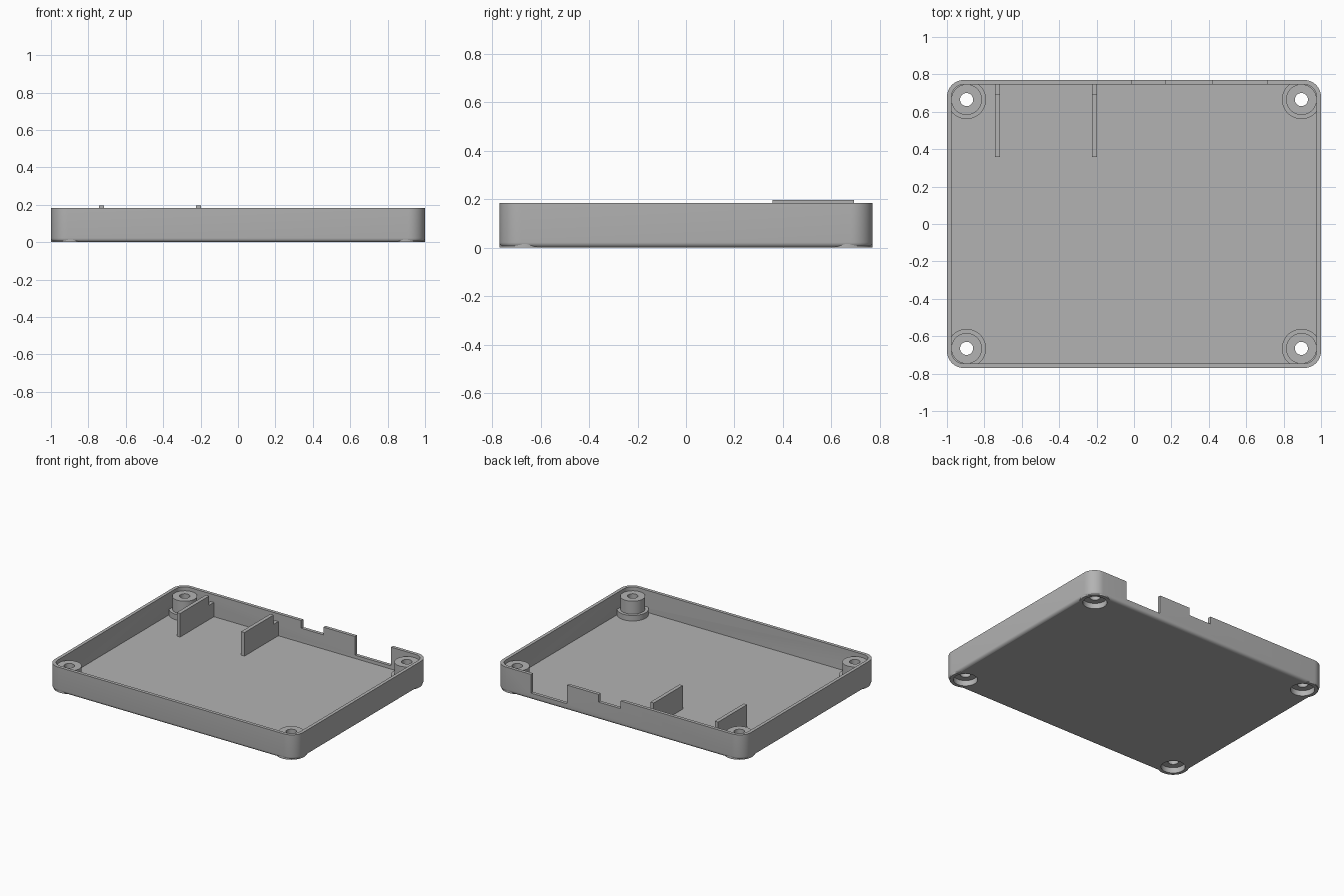
import bpy, bmesh, math

if "Cube" in bpy.data.objects:
    bpy.data.objects.remove(bpy.data.objects["Cube"])

HX, HY, TOP = 1.0, 0.77, 0.184
WALL, CORNER, FILLET = 0.024, 0.09, 0.022
LEDGE = 0.128

grey = bpy.data.materials.new("grey_plastic")
grey.use_nodes = True
grey.diffuse_color = (0.45, 0.45, 0.45, 1)
grey.node_tree.nodes["Principled BSDF"].inputs["Base Color"].default_value = grey.diffuse_color


def finish(name, bm):
    bmesh.ops.recalc_face_normals(bm, faces=bm.faces[:])
    mesh = bpy.data.meshes.new(name)
    bm.to_mesh(mesh)
    bm.free()
    mesh.materials.append(grey)
    obj = bpy.data.objects.new(name, mesh)
    bpy.context.collection.objects.link(obj)
    return obj


def smooth(obj):
    bpy.ops.object.select_all(action='DESELECT')
    obj.select_set(True)
    bpy.context.view_layer.objects.active = obj
    bpy.ops.object.shade_smooth_by_angle(angle=math.radians(30))


def bridge(bm, rings, closed=False):
    pairs = list(zip(rings, rings[1:]))
    if closed:
        pairs.append((rings[-1], rings[0]))
    for a, b in pairs:
        n = len(a)
        for i in range(n):
            j = (i + 1) % n
            bm.faces.new((a[i], a[j], b[j], b[i]))


def outline(bm, inset, z, steps=10):
    """Ring of vertices around a rounded rectangle."""
    r, ring = CORNER - inset, []
    for q, (sx, sy) in enumerate([(1, 1), (-1, 1), (-1, -1), (1, -1)]):
        for k in range(steps + 1):
            a = math.pi / 2 * (q + k / steps)
            ring.append(bm.verts.new((sx * (HX - CORNER) + r * math.cos(a),
                                      sy * (HY - CORNER) + r * math.sin(a), z)))
    return ring


def lathe(name, profile, x, y, closed=True, n=48):
    bm = bmesh.new()
    rings = [[bm.verts.new((x + r * math.cos(2 * math.pi * i / n),
                            y + r * math.sin(2 * math.pi * i / n), z)) for i in range(n)]
             for r, z in profile]
    bridge(bm, rings, closed)
    if not closed:
        bm.faces.new(rings[0])
        bm.faces.new(rings[-1])
    return finish(name, bm)


def prism_x(name, x0, x1, profile):
    """Extrude a (y, z) profile along x."""
    bm = bmesh.new()
    rings = [[bm.verts.new((x, y, z)) for y, z in profile] for x in (x0, x1)]
    bridge(bm, rings)
    for ring in rings:
        bm.faces.new(ring)
    return finish(name, bm)


def box_profile(y0, y1, z0, z1):
    return [(y0, z0), (y1, z0), (y1, z1), (y0, z1)]


def cut(obj, cutter):
    mod = obj.modifiers.new("cut", 'BOOLEAN')
    mod.operation, mod.solver, mod.object = 'DIFFERENCE', 'EXACT', cutter
    bpy.context.view_layer.objects.active = obj
    bpy.ops.object.modifier_apply(modifier=mod.name)
    bpy.data.objects.remove(cutter)


# Tray: rounded bottom edge, straight outer wall, rim, inner wall, floor
bm = bmesh.new()
layers = []
for k in range(7):
    a = math.pi / 2 * k / 6
    layers.append((FILLET * (1 - math.sin(a)), FILLET * (1 - math.cos(a))))
layers += [(0, TOP), (WALL, TOP), (WALL, WALL)]
rings = [outline(bm, inset, z) for inset, z in layers]
bridge(bm, rings)
bm.faces.new(rings[0])
bm.faces.new(rings[-1])
tray = finish("tray", bm)

# Port openings in the back wall
for x0, x1, z in [(-0.013, 0.166, LEDGE), (0.42, 0.71, 0.048)]:
    cut(tray, prism_x("port_cutter", x0, x1, box_profile(HY - 0.035, HY + 0.1, z, 0.4)))

# Stepped screw bosses, recessed from below
boss = [(0.104, 0.0), (0.104, 0.064), (0.082, 0.064), (0.082, 0.158),
        (0.035, 0.158), (0.035, 0.04), (0.08, 0.04), (0.08, 0.0)]
for sx, side in ((1, "left"), (-1, "right")):
    for sy, end in ((1, "back"), (-1, "front")):
        x, y = sx * 0.895, sy * 0.665
        cut(tray, lathe("recess_cutter", [(0.09, -0.1), (0.09, 0.05)], x, y, closed=False))
        smooth(lathe(f"screw_boss_{end}_{side}", boss, x, y))
smooth(tray)

# Support ribs with a low step next to the back wall
rib = [(0.357, 0.012), (0.757, 0.012), (0.757, LEDGE),
       (0.692, LEDGE), (0.692, 0.196), (0.357, 0.196)]
for name, x in (("rib_outer", -0.73), ("rib_inner", -0.211)):
    prism_x(name, x - 0.0135, x + 0.0135, rib)
